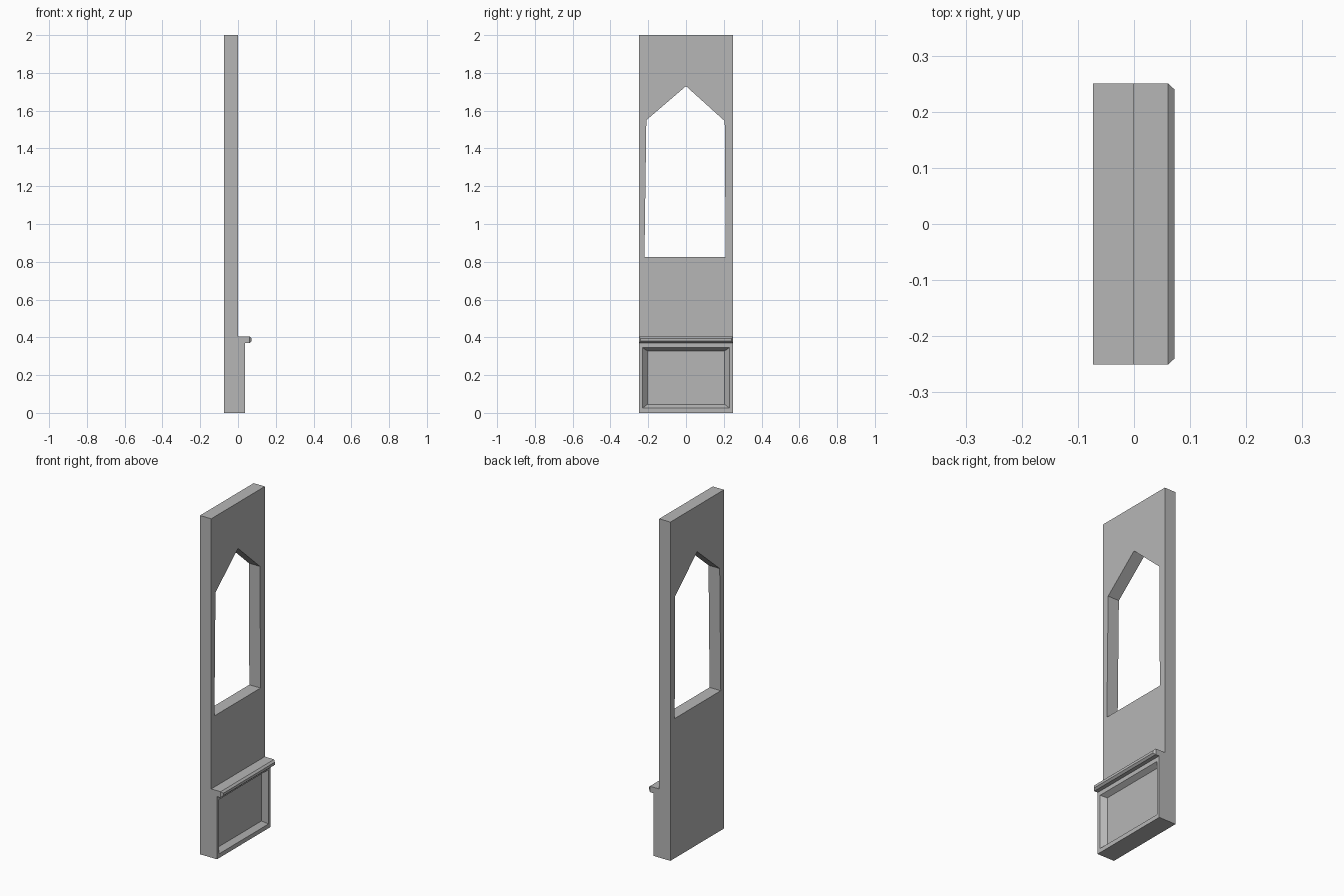
import bpy
import bmesh

cube = bpy.data.objects.get("Cube")
if cube:
    bpy.data.objects.remove(cube, do_unlink=True)

grey = bpy.data.materials.new("plain grey")
grey.use_nodes = True
colour = (0.47, 0.47, 0.47, 1)
grey.diffuse_color = colour
grey.node_tree.nodes["Principled BSDF"].inputs["Base Color"].default_value = colour


def loop(bm, x, points):
    return [bm.verts.new((x, y, z)) for y, z in points]


def rect(y, z0, z1):
    return [(-y, z0), (y, z0), (y, z1), (-y, z1)]


def bridge(bm, a, b):
    for i in range(len(a)):
        j = (i + 1) % len(a)
        bm.faces.new((a[i], a[j], b[j], b[i]))


def finish(bm, name):
    bmesh.ops.recalc_face_normals(bm, faces=bm.faces)
    mesh = bpy.data.meshes.new(name)
    bm.to_mesh(mesh)
    bm.free()
    mesh.materials.append(grey)
    obj = bpy.data.objects.new(name, mesh)
    bpy.context.collection.objects.link(obj)


def lofted(name, sections):
    """Closed solid through rectangles given as (x, half width, bottom, top)."""
    bm = bmesh.new()
    loops = [loop(bm, x, rect(y, z0, z1)) for x, y, z0, z1 in sections]
    for a, b in zip(loops, loops[1:]):
        bridge(bm, a, b)
    bm.faces.new(loops[0])
    bm.faces.new(loops[-1])
    finish(bm, name)


# Tall wall slab with a pointed window opening
outline = [(-0.25, 0), (0.25, 0), (0.25, 2), (0, 2), (-0.25, 2)]
opening = [(-0.22, 0.825), (0.21, 0.825), (0.205, 1.545), (0, 1.73), (-0.21, 1.55)]
bm = bmesh.new()
back_out, back_in = loop(bm, -0.073, outline), loop(bm, -0.073, opening)
front_out, front_in = loop(bm, 0, outline), loop(bm, 0, opening)
bridge(bm, back_out, back_in)
bridge(bm, front_out, front_in)
bridge(bm, back_out, front_out)
bridge(bm, back_in, front_in)
finish(bm, "window_wall")

# Lower panel with a recessed field and sloping border
lofted("recessed_panel", [
    (0, 0.25, 0, 0.37),
    (0.038, 0.25, 0, 0.37),
    (0.038, 0.23, 0.025, 0.345),
    (0.01, 0.205, 0.045, 0.328),
])

# Ledge with a chamfered nose
lofted("ledge_rail", [
    (0, 0.25, 0.37, 0.405),
    (0.061, 0.25, 0.37, 0.405),
    (0.072, 0.24, 0.38, 0.395),
])
